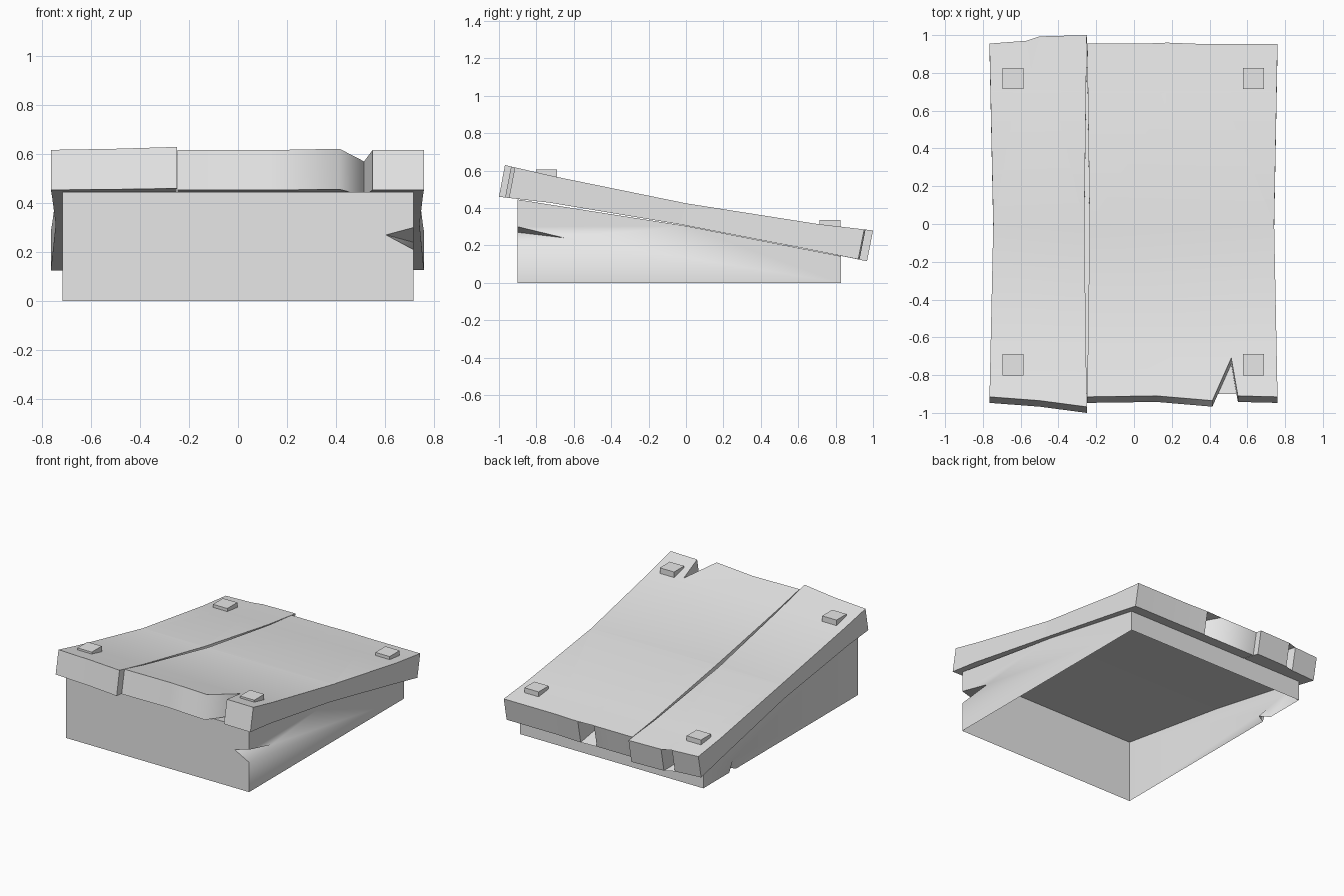
import bpy, bmesh, math
from mathutils import Vector

if "Cube" in bpy.data.objects:
    bpy.data.objects.remove(bpy.data.objects["Cube"])

grey = bpy.data.materials.new("plain_grey")
grey.diffuse_color = (0.8, 0.8, 0.8, 1)
grey.use_nodes = True
grey.node_tree.nodes["Principled BSDF"].inputs["Base Color"].default_value = grey.diffuse_color

# Side profiles of the sloped deck as (y, z)
TOP = [(-0.97, 0.63), (-0.7, 0.568), (0, 0.425), (0.7, 0.315), (1.0, 0.28)]
UNDER = [(-1.0, 0.46), (-0.7, 0.425), (0, 0.307), (0.83, 0.145), (0.97, 0.115)]
LEAN = 0.032


def height(profile, y):
    for (y0, z0), (y1, z1) in zip(profile, profile[1:]):
        if y <= y1 or (y1, z1) == profile[-1]:
            return z0 + (z1 - z0) * (y - y0) / (y1 - y0)


def finish(name, bm, smooth=True):
    bmesh.ops.recalc_face_normals(bm, faces=bm.faces[:])
    mesh = bpy.data.meshes.new(name)
    bm.to_mesh(mesh)
    bm.free()
    mesh.materials.append(grey)
    obj = bpy.data.objects.new(name, mesh)
    bpy.context.collection.objects.link(obj)
    if smooth:
        bpy.ops.object.select_all(action='DESELECT')
        obj.select_set(True)
        bpy.context.view_layer.objects.active = obj
        bpy.ops.object.shade_smooth_by_angle(angle=math.radians(72))
    return obj


def plank(name, outline):
    """Flat outline, sliced across, thickened and bent to the deck profiles."""
    bm = bmesh.new()
    face = bm.faces.new([bm.verts.new((x, y, 0)) for x, y in outline])
    bmesh.ops.triangulate(bm, faces=[face])
    for y in (-0.7, 0, 0.7):
        bmesh.ops.bisect_plane(bm, geom=bm.verts[:] + bm.edges[:] + bm.faces[:],
                               plane_co=(0, y, 0), plane_no=(0, 1, 0))
    ext = bmesh.ops.extrude_face_region(bm, geom=bm.faces[:])
    upper = {g for g in ext["geom"] if isinstance(g, bmesh.types.BMVert)}
    for v in bm.verts:
        if v in upper:
            v.co.z = height(TOP, v.co.y)
        else:
            v.co.y -= LEAN
            v.co.z = height(UNDER, v.co.y)
    finish(name, bm)


# Deck planks with split ends
plank("narrow_plank", [
    (-0.765, -0.915), (-0.5, -0.935), (-0.25, -0.968), (-0.263, 0), (-0.25, 1.0),
    (-0.5, 0.993), (-0.545, 0.81), (-0.57, 0.97), (-0.765, 0.955), (-0.745, 0)])
plank("wide_plank", [
    (-0.248, -0.915), (0.12, -0.91), (0.415, -0.935), (0.515, -0.71), (0.55, -0.91),
    (0.76, -0.915), (0.742, 0), (0.76, 0.953), (0.36, 0.953), (0.175, 0.96),
    (0.165, 0.63), (0.052, 0.955), (-0.248, 0.955), (-0.235, 0)])

# Open-bottomed wedge base with a chipped corner and a nick
W, F, B = 0.717, -0.9, 0.83
points = {
    "fl": (-W, F, 0), "fr": (W, F, 0), "br": (W, B, 0), "bl": (-W, B, 0),
    # chip in the front right corner
    "chip_f": (0.605, F, 0.27), "chip_r": (W, -0.65, 0.24),
    "chip_t": (W, F, 0.30), "chip_b": (W, F, 0.21),
    # nick in the left wall
    "nick_a": (-W, 0.46, 0), "nick_b": (-W, 0.54, 0),
    "nick_t": (-W, 0.5, 0.075), "nick_in": (-0.65, 0.5, 0)}
for tag, y in (("f", F), ("m", 0), ("b", B)):
    for side, x in (("l", -W), ("r", W)):
        points["top_" + tag + side] = (x, y, height(UNDER, y) - 0.003)
bm = bmesh.new()
verts = {k: bm.verts.new(p) for k, p in points.items()}
for loop in (
        "fl fr chip_b chip_f chip_t top_fr top_fl",
        "fr br top_br top_mr top_fr chip_t chip_r chip_b",
        "br bl top_bl top_br",
        "bl nick_b nick_t nick_a fl top_fl top_ml top_bl",
        "top_fl top_fr top_mr top_ml", "top_ml top_mr top_br top_bl",
        "chip_t chip_f chip_r", "chip_b chip_r chip_f",
        "nick_a nick_t nick_in", "nick_t nick_b nick_in"):
    bm.faces.new([verts[k] for k in loop.split()])
finish("wedge_base", bm)

# Square pegs at the deck corners
for row, y, z in (("front", -0.745, 0.605), ("back", 0.77, 0.335)):
    for side, x in (("left", -0.64), ("right", 0.632)):
        bm = bmesh.new()
        bmesh.ops.create_cube(bm, size=1)
        for v in bm.verts:
            v.co = Vector((x + v.co.x * 0.112, y + v.co.y * 0.112, z - 0.04 + v.co.z * 0.08))
        finish(f"{row}_{side}_peg", bm, smooth=False)
